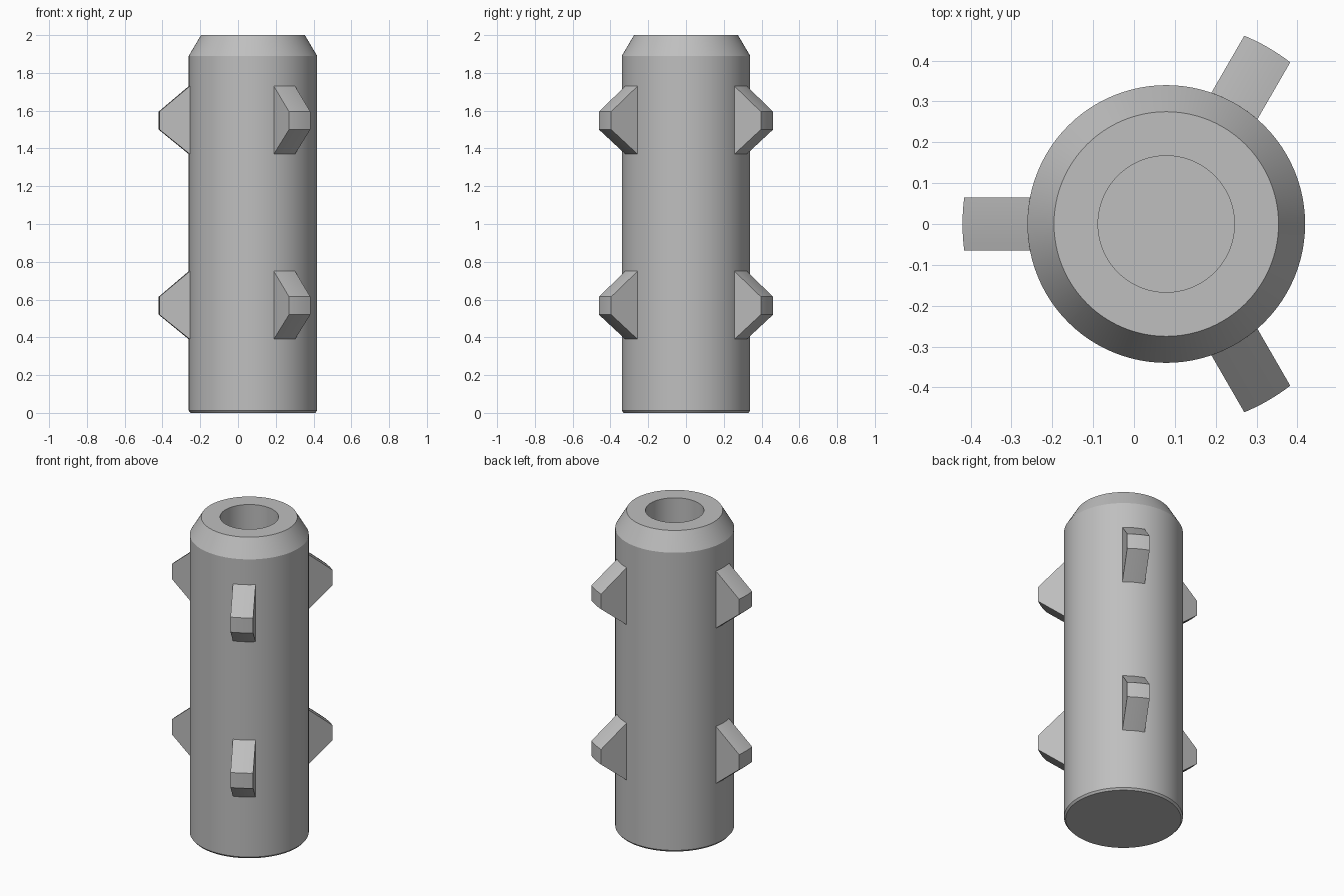
import bpy
import bmesh
from math import sqrt, radians, pi
from mathutils import Matrix, Vector

cube = bpy.data.objects.get("Cube")
if cube:
    bpy.data.objects.remove(cube, do_unlink=True)

AXIS = Matrix.Translation((0.079, 0, 0))
BODY_R, TIP_R, HALF_W = 0.34, 0.499, 0.065

grey = bpy.data.materials.new("plain_grey")
grey.use_nodes = True
colour = (0.52, 0.52, 0.52, 1)
grey.diffuse_color = colour
grey.node_tree.nodes["Principled BSDF"].inputs["Base Color"].default_value = colour


def finish(bm, name):
    """Turn a bmesh into a shaded grey object on the shared axis."""
    bmesh.ops.recalc_face_normals(bm, faces=bm.faces)
    mesh = bpy.data.meshes.new(name)
    bm.to_mesh(mesh)
    bm.free()
    mesh.transform(AXIS)
    mesh.materials.append(grey)
    obj = bpy.data.objects.new(name, mesh)
    bpy.context.collection.objects.link(obj)
    bpy.ops.object.select_all(action="DESELECT")
    obj.select_set(True)
    bpy.context.view_layer.objects.active = obj
    bpy.ops.object.shade_smooth_by_angle(angle=radians(25))
    return obj


# Body: turned profile with chamfered top, eased foot and blind bore
profile = [(0, 0), (0.33, 0), (BODY_R, 0.012), (BODY_R, 1.89), (0.275, 2),
           (0.167, 2), (0.167, 1), (0, 1)]
bm = bmesh.new()
verts = [bm.verts.new((r, 0, z)) for r, z in profile]
edges = [bm.edges.new(pair) for pair in zip(verts, verts[1:])]
bmesh.ops.spin(bm, geom=verts + edges, cent=(0, 0, 0), axis=(0, 0, 1),
               angle=2 * pi, steps=96, use_duplicate=False)
bmesh.ops.remove_doubles(bm, verts=bm.verts, dist=0.0001)
finish(bm, "body")


def lug(name, angle, base_z):
    """Tapered lug with parallel sides and a tip curved about the axis."""
    section = [(0.31, 0), (BODY_R, 0), (TIP_R, 0.13), (TIP_R, 0.225),
               (BODY_R, 0.36), (0.31, 0.36)]
    turn = Matrix.Rotation(radians(angle), 3, "Z")
    steps = 8
    bm = bmesh.new()
    rings = []
    for i in range(steps + 1):
        t = HALF_W * (2 * i / steps - 1)
        rings.append([bm.verts.new(turn @ Vector((sqrt(r * r - t * t), t, base_z + z)))
                      for r, z in section])
    n = len(section)
    for a, b in zip(rings, rings[1:]):
        for k in range(n):
            bm.faces.new((a[k], a[(k + 1) % n], b[(k + 1) % n], b[k]))
    bm.faces.new(rings[0])
    bm.faces.new(rings[-1])
    finish(bm, name)


# Two tiers of three lugs
for tier, base_z in (("lower", 0.39), ("upper", 1.37)):
    for side, angle in (("right", 180), ("back_left", 60), ("front_left", -60)):
        lug(f"{tier}_{side}_lug", angle, base_z)
